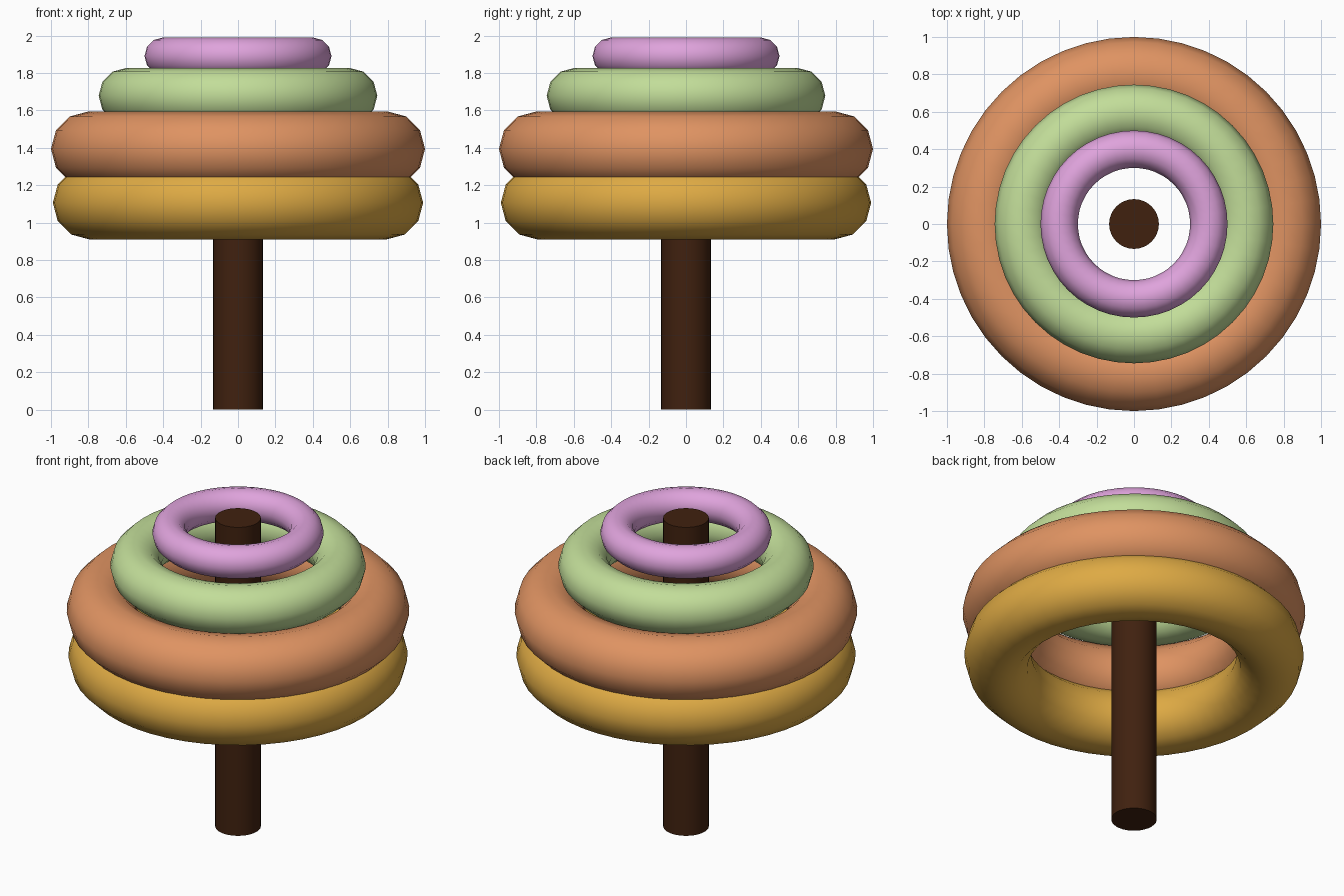
import bpy
import math

if "Cube" in bpy.data.objects:
    bpy.data.objects.remove(bpy.data.objects["Cube"])


def material(name, rgb):
    """Flat material from an sRGB 0-255 colour, stored as linear."""
    mat = bpy.data.materials.new(name)
    lin = [((c / 255 + 0.055) / 1.055) ** 2.4 for c in rgb]
    mat.diffuse_color = (*lin, 1.0)
    mat.use_nodes = True
    mat.node_tree.nodes["Principled BSDF"].inputs["Base Color"].default_value = mat.diffuse_color
    return mat


def finish(name, mat):
    ob = bpy.context.object
    ob.name = name
    ob.data.materials.append(mat)
    return ob


# Stacked rings: name, colour, outer radius, tube radius, centre height
rings = [
    ("bottom_ring", material("golden yellow", (222, 170, 68)), 0.99, 0.196, 1.106),
    ("large_ring", material("soft orange", (223, 147, 98)), 1.00, 0.20, 1.394),
    ("medium_ring", material("pale green", (194, 221, 153)), 0.745, 0.149, 1.678),
    ("top_ring", material("light purple", (223, 163, 220)), 0.50, 0.10, 1.89),
]
for name, mat, outer, tube, z in rings:
    bpy.ops.mesh.primitive_torus_add(
        major_segments=48, minor_segments=12,
        major_radius=outer - tube, minor_radius=tube, location=(0, 0, z))
    bpy.ops.object.shade_smooth()
    finish(name, mat)

# Central pole running through every ring
HEIGHT = 1.985
bpy.ops.mesh.primitive_cylinder_add(
    vertices=32, radius=0.133, depth=HEIGHT, location=(0, 0, HEIGHT / 2))
bpy.ops.object.shade_smooth_by_angle(angle=math.radians(40))
finish("pole", material("dark brown", (64, 33, 15)))
